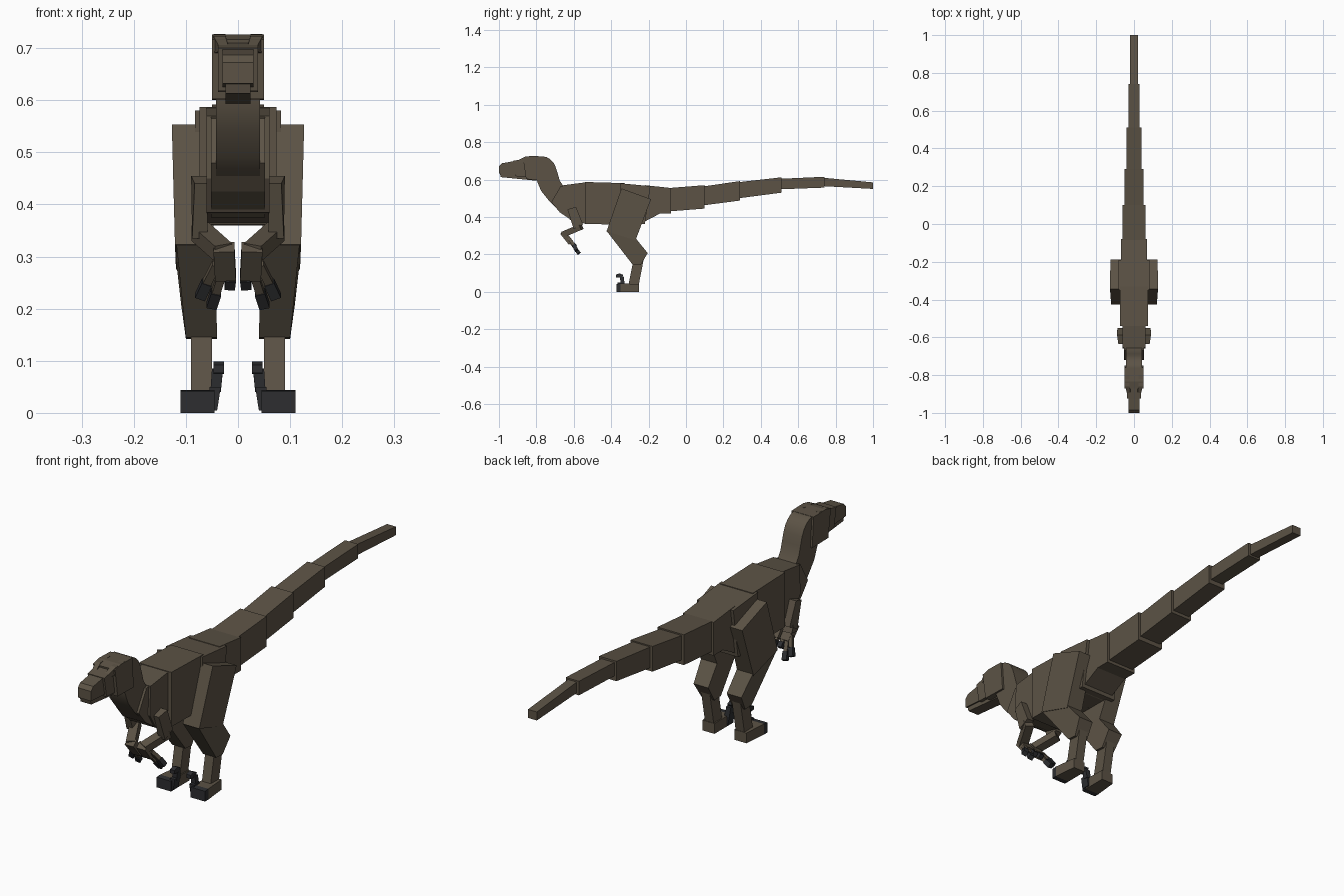
import bpy, bmesh, math
from mathutils import Vector

cube = bpy.data.objects.get("Cube")
if cube:
    bpy.data.objects.remove(cube, do_unlink=True)


def material(name, rgb):
    m = bpy.data.materials.new(name)
    m.use_nodes = True
    m.diffuse_color = (*rgb, 1)
    bsdf = m.node_tree.nodes["Principled BSDF"]
    bsdf.inputs["Base Color"].default_value = (*rgb, 1)
    bsdf.inputs["Roughness"].default_value = 0.9
    return m


HIDE = material("brown hide", (0.107, 0.086, 0.060))
CLAW = material("dark claw", (0.026, 0.027, 0.030))


def finish(name, bm, mat):
    bmesh.ops.recalc_face_normals(bm, faces=bm.faces)
    me = bpy.data.meshes.new(name)
    bm.to_mesh(me)
    bm.free()
    me.materials.append(mat)
    ob = bpy.data.objects.new(name, me)
    bpy.context.collection.objects.link(ob)
    return ob


def prism(name, pts, mat=HIDE):
    """Side profile of (y, z, x_a, x_b) points joined across x."""
    bm = bmesh.new()
    a = [bm.verts.new((p[2], p[0], p[1])) for p in pts]
    b = [bm.verts.new((p[3], p[0], p[1])) for p in pts]
    bm.faces.new(a)
    bm.faces.new(b[::-1])
    n = len(pts)
    for i in range(n):
        j = (i + 1) % n
        bm.faces.new((a[i], b[i], b[j], a[j]))
    return finish(name, bm, mat)


def block(name, pts, half, mat=HIDE):
    """Centred block with one half width."""
    return prism(name, [(y, z, -half, half) for y, z in pts], mat)


def bar(name, p0, p1, w, d, mat=HIDE):
    """Square bar between two points, w wide in x."""
    p0, p1 = Vector(p0), Vector(p1)
    t = (p1 - p0).normalized()
    u = (Vector((1, 0, 0)) - t * t.x).normalized()
    v = t.cross(u)
    bm = bmesh.new()
    rings = [[bm.verts.new(p + u * sx * w / 2 + v * sy * d / 2)
              for sx, sy in ((-1, -1), (1, -1), (1, 1), (-1, 1))] for p in (p0, p1)]
    bm.faces.new(rings[0])
    bm.faces.new(rings[1][::-1])
    for i in range(4):
        j = (i + 1) % 4
        bm.faces.new((rings[0][i], rings[0][j], rings[1][j], rings[1][i]))
    return finish(name, bm, mat)


# Tail: y start, y end, top start/end, bottom start/end, half width
tail = [(-0.09, 0.10, .555, .57, .43, .445, .06),
        (0.09, 0.29, .563, .592, .462, .488, .05),
        (0.28, 0.51, .586, .612, .50, .53, .04),
        (0.50, 0.74, .604, .615, .548, .557, .03),
        (0.73, 1.00, .61, .585, .565, .55, .02)]
for i, (y0, y1, t0, t1, b0, b1, h) in enumerate(tail):
    block(f"tail_segment_{i + 1}", [(y0, t0), (y1, t1), (y1, b1), (y0, b0)], h)

# Torso
block("hips", [(-.22, .57), (-.08, .555), (-.08, .418), (-.14, .418), (-.25, .36)], .07)
block("belly", [(-.35, .58), (-.19, .565), (-.22, .362), (-.35, .36)], .083)
block("ribcage", [(-.54, .587), (-.33, .581), (-.33, .36), (-.54, .362)], .074)
block("chest", [(-.655, .57), (-.53, .586), (-.53, .362), (-.62, .385), (-.66, .45)], .06)
block("breast", [(-.67, .565), (-.64, .57), (-.60, .375), (-.675, .425), (-.72, .48)], .052)

# Neck with a rounded nape
nape = [(-.765, .724), (-.745, .720), (-.725, .708), (-.708, .69), (-.696, .665),
        (-.685, .63), (-.675, .595), (-.655, .565)]
throat = [(-.66, .44), (-.70, .455), (-.735, .49), (-.775, .54), (-.80, .60), (-.80, .72)]
neck = block("neck", nape + throat, .042)
bpy.context.view_layer.objects.active = neck
neck.select_set(True)
bpy.ops.object.shade_smooth_by_angle(angle=math.radians(30))
neck.select_set(False)

# Head
block("skull", [(-.872, .717), (-.835, .726), (-.76, .724), (-.75, .60), (-.855, .602)], .05)
block("cheeks", [(-.925, .70), (-.86, .712), (-.85, .615), (-.91, .618)], .038)
block("snout", [(-1, .672), (-.985, .687), (-.91, .70), (-.90, .625), (-1, .632)], .03)
block("jaw", [(-.995, .632), (-.78, .63), (-.78, .592), (-.99, .613)], .024)

# Paired parts, left is +x
for side, s in (("left", 1), ("right", -1)):
    def limb(name, pts, mat=HIDE):
        prism(f"{side}_{name}", [(y, z, s * a, s * b) for y, z, a, b in pts], mat)

    def rod(name, p0, p1, w, d, mat=HIDE):
        bar(f"{side}_{name}", (s * p0[0], *p0[1:]), (s * p1[0], *p1[1:]), w, d, mat)

    # Brow ridge
    limb("brow", [(-.915, .695, .016, .032), (-.86, .723, .024, .047),
                  (-.80, .727, .024, .047), (-.86, .69, .024, .047)])
    # Leg
    limb("thigh", [(-.345, .553, .06, .127), (-.187, .495, .06, .125),
                   (-.27, .275, .045, .119), (-.425, .323, .045, .121)])
    limb("shin", [(-.422, .322, .045, .118), (-.268, .285, .045, .118),
                  (-.205, .207, .042, .109), (-.243, .142, .04, .10),
                  (-.285, .145, .04, .10)])
    limb("ankle", [(-.285, .15, .05, .09), (-.225, .18, .05, .09),
                   (-.253, .035, .05, .09), (-.308, .035, .05, .09)])
    limb("foot", [(-.35, .044, .045, .11), (-.25, .042, .045, .10),
                  (-.25, 0, .045, .10), (-.35, 0, .045, .11)])
    limb("toe_claws", [(-.372, .042, .045, .11), (-.35, .044, .045, .11),
                       (-.35, 0, .045, .11), (-.372, 0, .045, .11)], CLAW)
    limb("inner_toe", [(-.365, .05, .033, .055), (-.33, .05, .033, .055),
                       (-.33, .005, .04, .055), (-.365, .005, .04, .055)], CLAW)
    limb("sickle_claw_base", [(-.353, .085, .029, .05), (-.333, .08, .029, .05),
                              (-.328, .04, .033, .053), (-.35, .04, .033, .053)], CLAW)
    limb("sickle_claw_tip", [(-.375, .092, .027, .047), (-.355, .099, .027, .047),
                             (-.335, .09, .027, .047), (-.345, .075, .027, .047),
                             (-.375, .077, .027, .047)], CLAW)
    # Arm
    limb("upper_arm", [(-.634, .44, .06, .083), (-.588, .455, .06, .09),
                       (-.55, .36, .058, .088), (-.60, .335, .058, .088)])
    rod("forearm", (.073, -.56, .348), (.028, -.655, .308), .036, .032)
    rod("hand", (.027, -.66, .318), (.024, -.615, .262), .04, .03)
    # Fingers: base, knuckle, tip
    fingers = [((.042, -.625, .285), (.060, -.60, .25), (.073, -.585, .222)),
               ((.030, -.62, .27), (.042, -.592, .232), (.051, -.572, .205)),
               ((.016, -.62, .27), (.014, -.605, .258), (.016, -.59, .242))]
    for i, (a, k, t) in enumerate(fingers):
        rod(f"finger_{i + 1}", a, k, .016, .016)
        rod(f"finger_claw_{i + 1}", k, t, .020, .020, CLAW)
